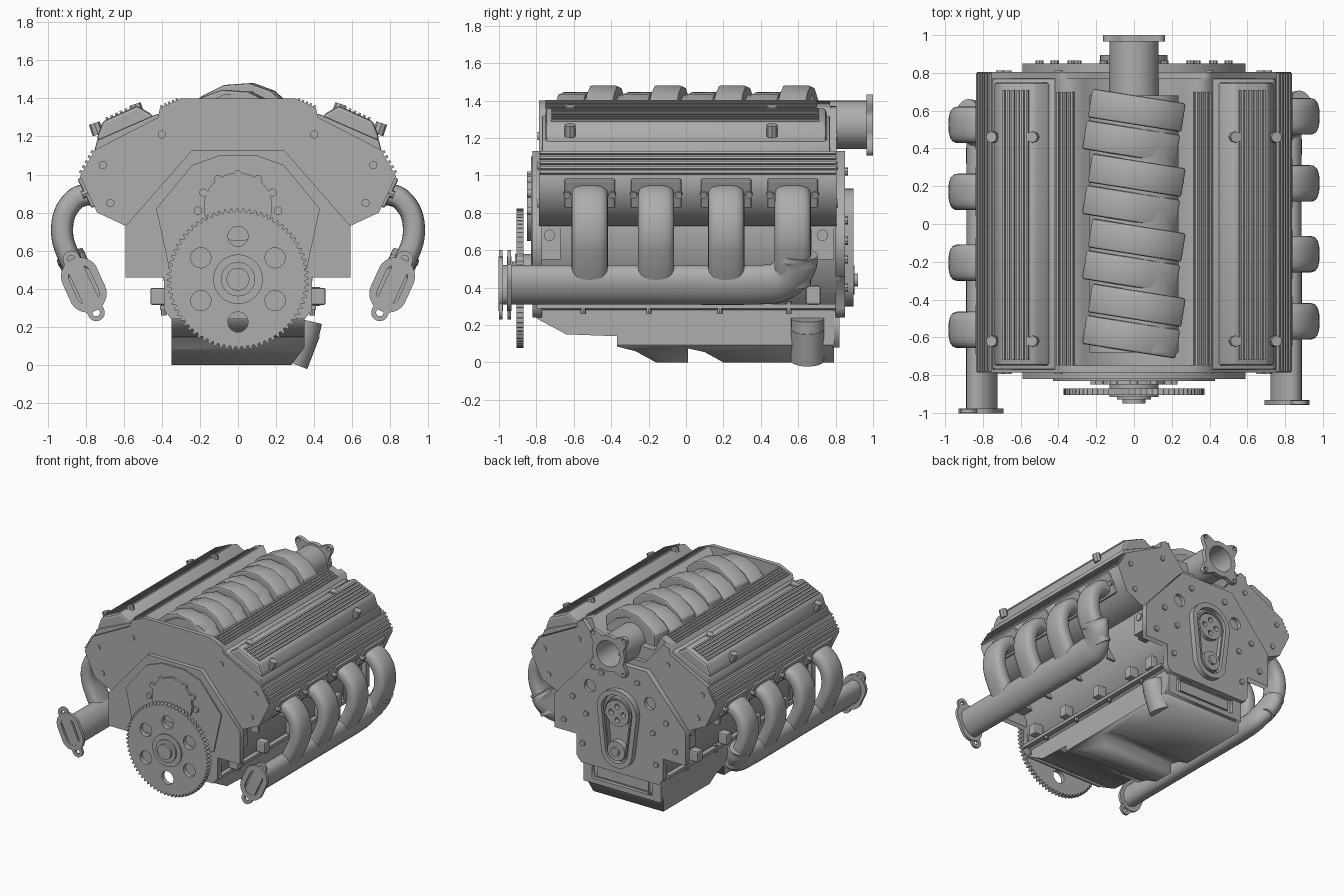
import bpy, bmesh, math
from mathutils import Vector, Matrix

if "Cube" in bpy.data.objects:
    bpy.data.objects.remove(bpy.data.objects["Cube"])

metal = bpy.data.materials.new("grey_metal")
metal.use_nodes = True
GREY = (0.42, 0.42, 0.42, 1)
metal.diffuse_color = GREY
metal.node_tree.nodes["Principled BSDF"].inputs["Base Color"].default_value = GREY


def finish(name, bm, bevel=0, smooth=False):
    bmesh.ops.remove_doubles(bm, verts=bm.verts, dist=0.0002)
    bmesh.ops.recalc_face_normals(bm, faces=bm.faces)
    me = bpy.data.meshes.new(name)
    bm.to_mesh(me)
    bm.free()
    ob = bpy.data.objects.new(name, me)
    bpy.context.collection.objects.link(ob)
    me.materials.append(metal)
    if bevel:
        m = ob.modifiers.new("rounded", "BEVEL")
        m.width, m.segments, m.limit_method = bevel, 2, "ANGLE"
    if smooth:
        bpy.ops.object.select_all(action="DESELECT")
        bpy.context.view_layer.objects.active = ob
        ob.select_set(True)
        bpy.ops.object.shade_smooth_by_angle(angle=math.radians(40))
    return ob


# Extrude outlines (first is the outside, the rest are holes) along one axis
def prism(name, loops, a, b, axis="y", bevel=0, smooth=False, cut=None):
    cu = bpy.data.curves.new(name, "CURVE")
    cu.dimensions, cu.fill_mode, cu.extrude = "2D", "BOTH", abs(b - a) / 2
    for loop in loops:
        sp = cu.splines.new("POLY")
        sp.points.add(len(loop) - 1)
        for p, (u, v) in zip(sp.points, loop):
            p.co = (u, v, 0, 1)
        sp.use_cyclic_u = True
    tmp = bpy.data.objects.new(name, cu)
    me = bpy.data.meshes.new_from_object(tmp)
    bm = bmesh.new()
    bm.from_mesh(me)
    bpy.data.objects.remove(tmp)
    bpy.data.curves.remove(cu)
    bpy.data.meshes.remove(me)
    mid = (a + b) / 2
    for v in bm.verts:
        u, w, d = v.co
        v.co = {"y": (u, mid - d, w), "x": (mid + d, u, w), "z": (u, w, mid + d)}[axis]
    bmesh.ops.remove_doubles(bm, verts=bm.verts, dist=0.0002)
    bmesh.ops.dissolve_limit(bm, angle_limit=0.01, verts=bm.verts, edges=bm.edges)
    if cut:
        r = bmesh.ops.bisect_plane(bm, geom=bm.verts[:] + bm.edges[:] + bm.faces[:],
                                   plane_co=cut[0], plane_no=cut[1], clear_outer=True)
        bmesh.ops.holes_fill(bm, edges=[e for e in r["geom_cut"] if isinstance(e, bmesh.types.BMEdge)])
    return finish(name, bm, bevel, smooth)


def circle(x, z, r, n=24):
    return [(x + r * math.cos(t * math.tau / n), z + r * math.sin(t * math.tau / n)) for t in range(n)]


def both(half):
    return half + [(-x, z) for x, z in reversed(half)]


def flip(pts, s):
    return [(x * s, z) for x, z in pts]


# Convex outline around two circles of different size
def oval(p, q, r1, r2, n=32):
    p, q = Vector(p), Vector(q)
    d = (q - p).normalized()
    pts = []
    for i in range(n):
        e = Vector((math.cos(i * math.tau / n), math.sin(i * math.tau / n)))
        pts.append(tuple(q + e * r2 if e.dot(d) > 0 else p + e * r1))
    return pts


def box(name, c, size, bevel=0, rot=None):
    bm = bmesh.new()
    bmesh.ops.create_cube(bm, size=1)
    bmesh.ops.transform(bm, verts=bm.verts, matrix=Matrix.Translation(c) @ (rot or Matrix())
                        @ Matrix.Diagonal((*size, 1)))
    return finish(name, bm, bevel)


def rod(name, p, q, r1, r2=None, n=20):
    p, q = Vector(p), Vector(q)
    bm = bmesh.new()
    bmesh.ops.create_cone(bm, cap_ends=True, segments=n, radius1=r1, radius2=r2 or r1, depth=(q - p).length)
    m = Matrix.Translation((p + q) / 2) @ (q - p).to_track_quat("Z", "Y").to_matrix().to_4x4()
    bmesh.ops.transform(bm, verts=bm.verts, matrix=m)
    return finish(name, bm, smooth=n > 8)


# Sweep a rounded section along a smooth path; `wide` is the width direction
def sweep(name, pts, rw, rt, wide, power=1.0, steps=5, n=24):
    P = [Vector(p) for p in pts]
    P = [P[0] * 2 - P[1]] + P + [P[-1] * 2 - P[-2]]
    path = []
    for i in range(1, len(P) - 2):
        a, b, c, d = P[i - 1:i + 3]
        for k in range(steps):
            t = k / steps
            path.append(0.5 * (2 * b + (c - a) * t + (2 * a - 5 * b + 4 * c - d) * t * t
                               + (3 * b - a - 3 * c + d) * t ** 3))
    path.append(P[-2])
    bm = bmesh.new()
    rings = []
    for i, p in enumerate(path):
        tan = (path[min(i + 1, len(path) - 1)] - path[max(i - 1, 0)]).normalized()
        w = Vector(wide)
        w = (w - tan * w.dot(tan)).normalized()
        h = tan.cross(w)
        ring = []
        for k in range(n):
            c, s = math.cos(k * math.tau / n), math.sin(k * math.tau / n)
            c, s = (math.copysign(abs(v) ** power, v) for v in (c, s))
            ring.append(bm.verts.new(p + w * c * rw + h * s * rt))
        rings.append(ring)
    for r, q in zip(rings, rings[1:]):
        for k in range(n):
            bm.faces.new((r[k], r[(k + 1) % n], q[(k + 1) % n], q[k]))
    bm.faces.new(rings[0])
    bm.faces.new(rings[-1])
    return finish(name, bm, smooth=True)


# Thin ribs along y, spread over a slanted line in x and z
def fins(name, p, q, count, y0, y1, height):
    p, q = Vector(p), Vector(q)
    rot = Matrix.Rotation(-math.atan2(q[1] - p[1], q[0] - p[0]), 4, "Y")
    for i in range(count):
        c = p.lerp(q, (i + 0.5) / count)
        box(name, (c[0], (y0 + y1) / 2, c[1]), ((q - p).length / count * 0.5, y1 - y0, height), rot=rot)


# Engine block with end plates
prism("block_core", [both([(0.37, 0.28), (0.40, 0.52), (0.57, 0.74), (0.25, 1.1)])], -0.79, 0.82)
plate_half = [(0.35, 0.24), (0.39, 0.29), (0.39, 0.46), (0.59, 0.46), (0.59, 0.73), (0.24, 1.13)]
prism("front_block_plate", [both(plate_half)], -0.82, -0.77)
prism("rear_block_plate", [both(plate_half)] + [circle(s * 0.27, 0.88, 0.05) for s in (1, -1)], 0.80, 0.85)
prism("bell_housing_face", [both([(0.36, 0.5), (0.43, 0.82), (0.24, 1.05), (0.1, 1.1)])], -0.83, -0.81)
prism("round_front_cover", [circle(0, 0.83, 0.18, 32)], -0.85, -0.82)
for i in range(7):
    t = math.pi * i / 6
    rod("cover_bolt", (0.21 * math.cos(t), -0.85, 0.81 + 0.19 * math.sin(t)),
        (0.21 * math.cos(t), -0.82, 0.81 + 0.19 * math.sin(t)), 0.022, n=10)

# Cylinder heads with a valley between
outer = [(0.59, 0.73), (0.74, 0.80), (0.83, 0.99), (0.75, 1.13), (0.42, 1.30), (0.41, 1.35)]
prism("heads", [both(outer + [(0.31, 1.395), (0.26, 1.28)])], -0.75, 0.77)
prism("front_head_plate", [both(outer + [(0.30, 1.40)])], -0.785, -0.75)
prism("rear_head_plate", [both(outer + [(0.36, 1.37), (0.20, 1.18)])], 0.77, 0.805)

# Intake tunnel with slanted runners, and rear inlet pipe
arch = [(-0.25, 1.15), (-0.25, 1.37), (-0.2, 1.41), (-0.08, 1.47), (0.06, 1.48), (0.17, 1.44), (0.25, 1.37), (0.25, 1.15)]
prism("intake_tunnel", [[(x * 0.94, z - 0.05) for x, z in arch]], -0.68, 0.68)
for i in range(8):
    s = 1 if i % 2 else -1
    y = -0.60 + i * 0.172
    shape = [(x * s + 0.015 * s, z - (0 if i % 2 else 0.035)) for x, z in arch]
    ob = prism("intake_runner", [shape], -0.077, 0.077, bevel=0.012)
    ob.matrix_world = Matrix.Translation((0, y, 0)) @ Matrix.Rotation(math.radians(-9), 4, "Z")
prism("inlet_pipe", [circle(0, 1.27, 0.13, 32), circle(0, 1.27, 0.105, 32)], 0.64, 0.97, smooth=True)
prism("inlet_pipe_back", [circle(0, 1.27, 0.12)], 0.64, 0.70)
lobes = []
for i in range(64):
    t = i * math.tau / 64
    lobes.append((math.cos(t), math.sin(t), 0.145 + 0.075 * max(0, -math.cos(4 * t)) ** 1.5))
holes = [circle(0.138 * a, 1.27 + 0.138 * b, 0.016, 10) for a in (1, -1) for b in (1, -1)]
prism("inlet_flange", [[(c * r, 1.27 + s * r) for c, s, r in lobes], circle(0, 1.27, 0.105, 32)] + holes, 0.965, 1.0)

# Parts repeated on both banks
for s in (1, -1):
    lip = [(0.40, 1.28), (0.42, 1.32), (0.74, 1.18), (0.755, 1.12)]
    prism("valve_cover_lip", [flip(lip, s)], -0.77, 0.77, bevel=0.008)
    cover = [(0.43, 1.27), (0.45, 1.315), (0.53, 1.362), (0.71, 1.28), (0.74, 1.20), (0.73, 1.14)]
    prism("valve_cover", [flip(cover, s)], -0.75, 0.75, bevel=0.018)
    fins("valve_cover_rib", (s * 0.55, 1.355), (s * 0.70, 1.287), 6, -0.72, 0.71, 0.018)
    fins("head_outer_rib", (s * 0.83, 1.0), (s * 0.755, 1.13), 5, -0.78, 0.80, 0.022)
    fins("head_inner_rib", (s * 0.31, 1.395), (s * 0.41, 1.35), 5, -0.75, 0.70, 0.022)
    for y in (-0.62, 0.46):
        for x, z in ((0.52, 1.31), (0.735, 1.21)):
            rod("cover_screw", (s * x, y, z), (s * (x + 0.02), y, z + 0.06), 0.03, n=8)
    # Head and block bolts on both ends
    for x, z in ((0.40, 1.21), (0.71, 1.05), (0.67, 0.85)):
        for y in (-0.788, 0.808):
            rod("head_bolt", (s * x, y - 0.005, z), (s * x, y + 0.005, z), 0.021, n=16)
    for x, z in ((0.5, 0.55), (0.42, 0.76), (0.3, 0.65), (0.16, 1.02), (0.33, 0.4)):
        rod("rear_bolt", (s * x, 0.84, z), (s * x, 0.865, z), 0.022, n=8)
    # Exhaust manifold, slightly staggered between banks
    dy = 0 if s > 0 else -0.045
    face = Matrix.Rotation(s * math.radians(26), 4, "Y")
    for y in (-0.515, -0.16, 0.215, 0.57):
        y += dy
        box("exhaust_port_gasket", (s * 0.795, y, 0.905), (0.025, 0.27, 0.17), 0.01, face)
        for d in (-0.12, 0.12):
            rod("port_bolt", (s * 0.78, y + d, 0.91), (s * 0.82, y + d, 0.892), 0.02, n=8)
        run = [(0.77, 0.90), (0.85, 0.875), (0.912, 0.79), (0.922, 0.67), (0.88, 0.55), (0.81, 0.42)]
        sweep("exhaust_runner", [(s * x, y, z) for x, z in run], 0.097, 0.058, (0, 1, 0), 0.7)
    main = [(0.805, -0.94, 0.415), (0.805, -0.2, 0.415), (0.805, 0.38, 0.415), (0.81, 0.52, 0.44),
            (0.855, 0.585, 0.52), (0.885, 0.595, 0.58)]
    sweep("exhaust_collector", [(s * x, y + dy, z) for x, y, z in main], 0.112, 0.075, (s * 0.45, 0, 0.9))
    ring = oval((0.745, 0.275), (0.875, 0.555), 0.045, 0.045)
    waist = oval((0.79, 0.375), (0.83, 0.465), 0.10, 0.10)
    prism("exhaust_flange_ears", [flip(ring, s)] + [flip(circle(x, z, 0.02, 12), s)
          for x, z in ((0.745, 0.275), (0.875, 0.555))], -0.955 + dy, -0.935 + dy)
    slot = oval((0.79, 0.375), (0.83, 0.465), 0.06, 0.06)
    prism("exhaust_flange", [flip(waist, s), flip(slot, s)], -0.957 + dy, -0.933 + dy)
    # Lower block fittings
    box("pan_rail", (s * 0.38, 0, 0.30), (0.06, 1.6, 0.025))
    for y in (-0.55, -0.2, 0.18, 0.55):
        rod("rail_bolt", (s * 0.39, y, 0.26), (s * 0.39, y, 0.325), 0.015, n=8)
        box("side_bracket", (s * 0.42, y - 0.08, 0.36), (0.08, 0.07, 0.09), 0.01)
        box("block_web", (s * 0.46, y + 0.1, 0.61), (0.08, 0.02, 0.12))
    for y in (-0.73, 0.73):
        rod("side_plug", (s * 0.44, y, 0.68), (s * 0.57, y, 0.68), 0.03)
        box("block_corner", (s * 0.49, y, 0.64), (0.14, 0.12, 0.18))

# Toothed flywheel with hub
teeth = []
for i in range(72 * 4):
    t, r = i * math.tau / 288, 0.372 if i % 4 < 2 else 0.353
    teeth.append((r * math.cos(t), 0.45 + r * math.sin(t)))
gear_holes = [circle(0.225 * math.sin(k * math.pi / 3), 0.45 + 0.225 * math.cos(k * math.pi / 3), 0.053) for k in range(6)]
prism("flywheel", [teeth] + gear_holes, -0.905, -0.87)
for r, y in ((0.13, -0.915), (0.09, -0.93), (0.06, -0.95)):
    rod("flywheel_hub", (0, -0.80, 0.45), (0, y, 0.45), r, n=32)

# Oil pan with stepped underside and rear frame
pan = [(-0.8, 0.30), (-0.8, 0.235), (-0.64, 0.15), (-0.37, 0.14), (-0.37, 0.085), (-0.27, 0.06), (-0.16, 0),
       (0.01, 0), (0.01, 0.075), (0.1, 0.055), (0.2, 0), (0.79, 0), (0.79, 0.30)]
prism("oil_pan", [pan], -0.35, 0.35, "x", cut=((0.28, 0, 0), (0.8, 0, -0.6)))
window = [(-0.27, 0.12), (0.27, 0.12), (0.27, 0.24), (-0.27, 0.24)]
prism("pan_rear_frame", [[(-0.35, 0.08), (0.35, 0.08), (0.35, 0.30), (-0.35, 0.30)], window], 0.78, 0.82)
box("pan_rear_panel", (0, 0.795, 0.18), (0.46, 0.03, 0.08))
rod("oil_filter", (0.28, 0.65, 0.01), (0.345, 0.65, 0.18), 0.09, n=24)
rod("oil_filter_cap", (0.34, 0.65, 0.17), (0.355, 0.65, 0.235), 0.088, n=24)
box("filter_mount", (0.40, 0.68, 0.36), (0.07, 0.08, 0.1), 0.01)

# Rear drive: cover, belt and pulleys
prism("drive_cover", [oval((0, 0.44), (0, 0.75), 0.14, 0.18), oval((0, 0.44), (0, 0.75), 0.10, 0.14)], 0.84, 0.895)
prism("drive_belt", [oval((0, 0.44), (0, 0.74), 0.085, 0.125), oval((0, 0.44), (0, 0.74), 0.075, 0.112)], 0.85, 0.885)
upper = [circle(0.055 * math.cos(k * 1.5708), 0.74 + 0.055 * math.sin(k * 1.5708), 0.022, 12) for k in range(4)]
prism("upper_pulley", [circle(0, 0.74, 0.105, 32)] + upper, 0.845, 0.885)
rod("lower_pulley", (0, 0.84, 0.44), (0, 0.90, 0.44), 0.078, n=32)
rod("lower_pulley_nut", (0, 0.89, 0.44), (0, 0.92, 0.44), 0.035, n=16)
